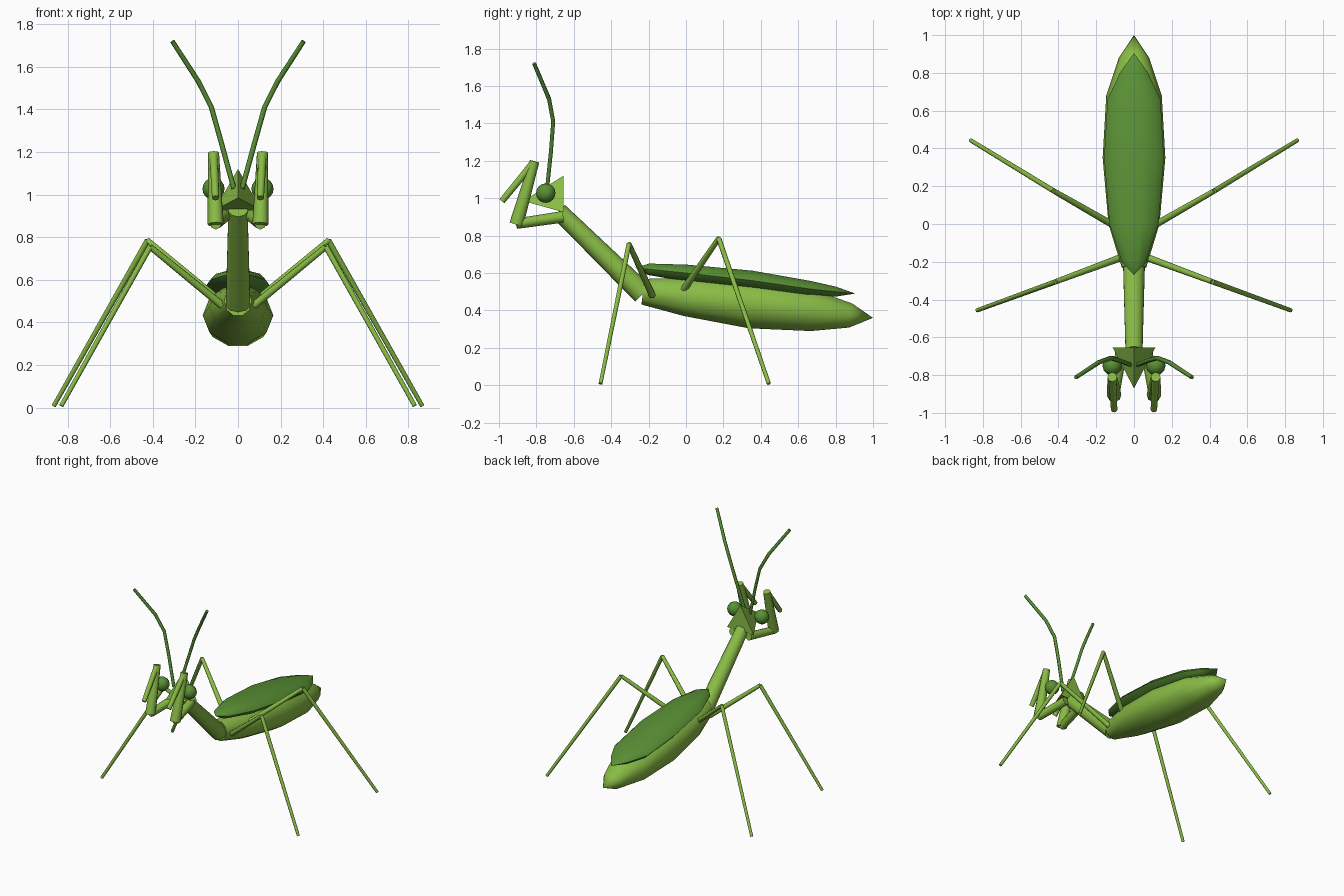
import bpy, bmesh, math
from mathutils import Vector, Matrix

if "Cube" in bpy.data.objects:
    bpy.data.objects.remove(bpy.data.objects["Cube"])


def material(name, rgb):
    m = bpy.data.materials.new(name)
    m.diffuse_color = (*rgb, 1)
    m.use_nodes = True
    m.node_tree.nodes["Principled BSDF"].inputs["Base Color"].default_value = m.diffuse_color
    return m


GREEN = material("leaf_green", (0.25, 0.50, 0.06))
DARK = material("dark_green", (0.10, 0.28, 0.035))


def finish(name, bm, mat, smooth=50):
    bmesh.ops.recalc_face_normals(bm, faces=bm.faces)
    me = bpy.data.meshes.new(name)
    bm.to_mesh(me)
    bm.free()
    ob = bpy.data.objects.new(name, me)
    bpy.context.collection.objects.link(ob)
    me.materials.append(mat)
    if smooth:
        bpy.ops.object.select_all(action='DESELECT')
        ob.select_set(True)
        bpy.context.view_layer.objects.active = ob
        bpy.ops.object.shade_smooth_by_angle(angle=math.radians(smooth))
    return ob


def rod(bm, a, b, r1, r2, sides=8):
    a, b = Vector(a), Vector(b)
    d = b - a
    mat = Matrix.Translation((a + b) / 2) @ d.to_track_quat('Z', 'Y').to_matrix().to_4x4()
    bmesh.ops.create_cone(bm, cap_ends=True, segments=sides, radius1=r1,
                          radius2=r2, depth=d.length, matrix=mat)


def sweep(bm, pts, radii, sides=6):
    """Tube through a path, capped at both ends."""
    pts = [Vector(p) for p in pts]
    rings = []
    for i, p in enumerate(pts):
        d = pts[min(i + 1, len(pts) - 1)] - pts[max(i - 1, 0)]
        u = d.cross(Vector((0, 1, 0))).normalized()
        v = d.cross(u).normalized()
        angles = [2 * math.pi * k / sides for k in range(sides)]
        rings.append([bm.verts.new(p + radii[i] * (math.cos(t) * u + math.sin(t) * v)) for t in angles])
    skin(bm, rings)
    bm.faces.new(rings[0])
    bm.faces.new(rings[-1])


def skin(bm, rings):
    for a, b in zip(rings, rings[1:]):
        n = len(a)
        for k in range(n):
            bm.faces.new((a[k], a[(k + 1) % n], b[(k + 1) % n], b[k]))


def loft(name, stations, mat, sides=10, slope=-0.12):
    """Elliptical rings along y: (y, z, half width, half height)."""
    bm = bmesh.new()
    rings = []
    for y, z, rx, rz in stations:
        ring = []
        for k in range(sides):
            t = 2 * math.pi * k / sides
            h = rz * math.sin(t)
            ring.append(bm.verts.new((rx * math.cos(t), y - slope * h, z + h)))
        rings.append(ring)
    skin(bm, rings)
    for ring in (rings[0], rings[-1]):
        bm.faces.new(ring)
    bmesh.ops.remove_doubles(bm, verts=bm.verts, dist=0.0005)
    return finish(name, bm, mat)


# abdomen and folded wings
loft("abdomen", [(-.23, .50, .065, .072), (0, .473, .135, .108), (.35, .433, .166, .135),
                 (.68, .398, .147, .114), (.88, .373, .08, .068), (1.0, .36, 0, 0)], GREEN)
loft("folded_wings", [(-.27, .628, 0, 0), (-.20, .62, .065, .032), (0, .60, .13, .047),
                      (.35, .56, .158, .055), (.66, .515, .14, .045),
                      (.80, .50, .075, .028), (.905, .49, 0, 0)], DARK)

# long thorax
bm = bmesh.new()
rod(bm, (0, -.23, .49), (0, -.68, .93), .06, .047, 10)
finish("thorax", bm, GREEN)

# three-sided head
bm = bmesh.new()
base = [bm.verts.new((.13 * math.sin(t), -.655, .99 + .13 * math.cos(t)))
        for t in (0, 2 * math.pi / 3, 4 * math.pi / 3)]
tip = bm.verts.new((0, -.87, .985))
bm.faces.new(base)
for k in range(3):
    bm.faces.new((base[k], base[(k + 1) % 3], tip))
finish("head", bm, GREEN, 0)

for s, side in ((1, "left"), (-1, "right")):
    # eye
    bm = bmesh.new()
    bmesh.ops.create_uvsphere(bm, u_segments=12, v_segments=8, radius=.052,
                              matrix=Matrix.Translation((s * .115, -.75, 1.027)))
    finish(f"{side}_eye", bm, DARK)

    # antenna
    bm = bmesh.new()
    sweep(bm, [(s * .02, -.745, 1.03), (s * .08, -.722, 1.25), (s * .125, -.71, 1.41),
               (s * .185, -.732, 1.53), (s * .308, -.812, 1.72)],
          [.012, .012, .012, .012, .011])
    finish(f"{side}_antenna", bm, DARK, 65)

    # folded grasping arm
    bm = bmesh.new()
    rod(bm, (s * .065, -.66, .90), (s * .105, -.905, .864), .031, .028)
    rod(bm, (s * .105, -.907, .86), (s * .115, -.81, 1.197), .038, .026)
    rod(bm, (s * .115, -.815, 1.19), (s * .105, -.984, .984), .02, .017)
    finish(f"{side}_grasping_arm", bm, GREEN)

    # walking legs
    for part, hip, knee, foot in (
            ("middle", (.075, -.18, .48), (.413, -.305, .755), (.83, -.457, .008)),
            ("hind", (.085, -.02, .50), (.425, .175, .785), (.865, .443, .008))):
        pts = [(s * p[0], p[1], p[2]) for p in (hip, knee, foot)]
        bm = bmesh.new()
        rod(bm, pts[0], pts[1], .019, .014)
        rod(bm, pts[1], pts[2], .014, .011)
        finish(f"{side}_{part}_leg", bm, GREEN)
